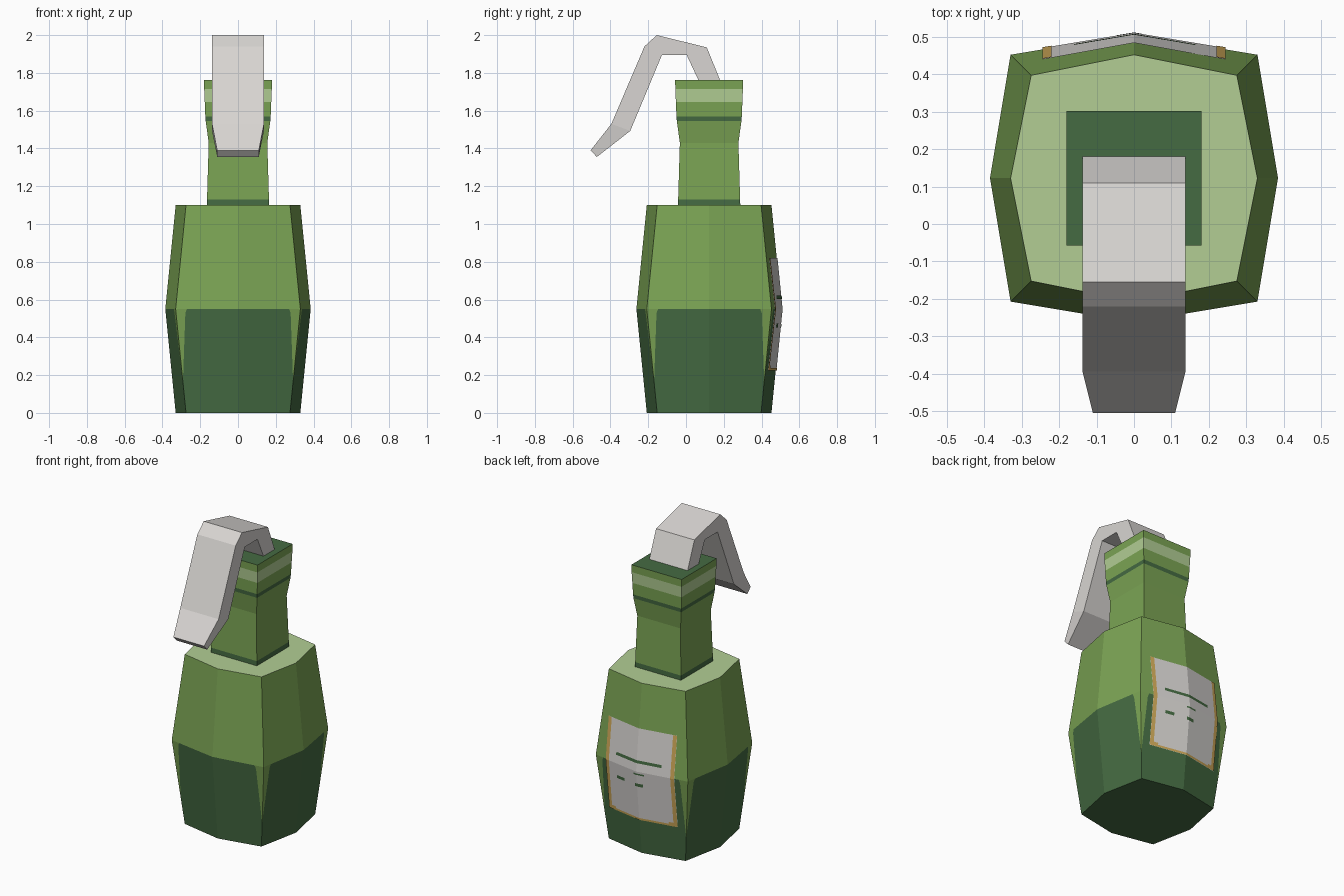
import bpy, bmesh
from mathutils import Vector

if "Cube" in bpy.data.objects:
    bpy.data.objects.remove(bpy.data.objects["Cube"])

CY = 0.1225  # y of the body axis


def material(name, r, g, b):
    lin = [((c / 255 + 0.055) / 1.055) ** 2.4 for c in (r, g, b)]
    m = bpy.data.materials.new(name)
    m.diffuse_color = (*lin, 1)
    m.use_nodes = True
    m.node_tree.nodes["Principled BSDF"].inputs["Base Color"].default_value = m.diffuse_color
    return m


MATS = [material("mid_green", 123, 164, 84), material("dark_green", 69, 107, 66),
        material("pale_green", 178, 206, 148), material("light_grey", 216, 213, 210),
        material("gold", 206, 168, 88)]
MID, DARK, PALE, GREY, GOLD = range(5)


def build(name, faces, solid=True):
    """faces: list of (points, material index)"""
    bm = bmesh.new()
    for pts, mat in faces:
        bm.faces.new([bm.verts.new(p) for p in pts]).material_index = mat
    bmesh.ops.remove_doubles(bm, verts=bm.verts, dist=1e-5)
    if solid:
        bmesh.ops.recalc_face_normals(bm, faces=bm.faces)
    me = bpy.data.meshes.new(name)
    bm.to_mesh(me)
    bm.free()
    for m in MATS:
        me.materials.append(m)
    ob = bpy.data.objects.new(name, me)
    bpy.context.collection.objects.link(ob)


# Eight-sided barrel body, dark panels on the lower half
def octagon(a, b, z):
    flat = [(0, -a), (b, -b), (a, 0), (b, b), (0, a), (-b, b), (-a, 0), (-b, -b)]
    return [Vector((x, y + CY, z)) for x, y in flat]


bot, mid, top = octagon(.33, .275, 0), octagon(.385, .33, .55), octagon(.33, .275, 1.1)
body = [(bot, DARK), (top, PALE)]
for i in range(0, 8, 2):
    for j in ((i + 1) % 8, i - 1):
        M, C, c, m = mid[i], mid[j], bot[j], bot[i]

        def at(t, s):
            return M.lerp(C, t).lerp(m.lerp(c, t), s)
        p0, p1, q = at(.82, 0), at(.85, .04), at(1, .7)
        body += [([M, p0, p1, q, c, m], DARK), ([p0, C, q, p1], MID),
                 ([M, p0, C, top[j], top[i]], MID)]
build("body", body)

# Square neck with stripes: (height, half width, colour of the band above)
bands = [(1.1, .165, DARK), (1.13, .164, MID), (1.43, .155, MID), (1.545, .171, DARK),
         (1.57, .173, MID), (1.645, .176, PALE), (1.715, .179, MID), (1.763, .18, DARK)]


def square(z, h):
    return [Vector((x * h, CY + y * h, z)) for x, y in ((-1, -1), (1, -1), (1, 1), (-1, 1))]


rings = [square(z, h) for z, h, _ in bands]
neck = [(rings[0], DARK), (rings[-1], DARK)]
for k in range(len(bands) - 1):
    for i in range(4):
        j = (i + 1) % 4
        neck.append(([rings[k][i], rings[k][j], rings[k + 1][j], rings[k + 1][i]], bands[k][2]))
build("neck", neck)

# Bent lever: outer (y, z), inner (y, z), half width
stations = [((.18, 1.763), (.065, 1.763), .1375), ((.11, 1.935), (.003, 1.896), .1375),
            ((-.155, 2.0), (-.1, 1.896), .1375), ((-.22, 1.94), (-.127, 1.896), .1375),
            ((-.395, 1.53), (-.295, 1.493), .1375), ((-.505, 1.39), (-.472, 1.355), .11)]
loops = [[(-w, *o), (w, *o), (w, *n), (-w, *n)] for o, n, w in stations]
lever = [(loops[0], GREY), (loops[-1], GREY)]
for a, b in zip(loops, loops[1:]):
    lever += [([a[i], a[(i + 1) % 4], b[(i + 1) % 4], b[i]], GREY) for i in range(4)]
build("lever", lever)


# Label plates that follow the back of the body
def back_point(x, z, off):
    f = abs(z - .55) / .55 * .055
    return Vector((x, CY + .385 - f - .055 * abs(x) / (.33 - f) + off, z))


def plate(x0, x1, z0, z1, mat, off):
    xs = sorted({x0, x1} | ({0} if x0 < 0 < x1 else set()))
    zs = sorted({z0, z1} | ({.55} if z0 < .55 < z1 else set()))
    return [([back_point(x, z, off) for x, z in ((b, c), (a, c), (a, d), (b, d))], mat)
            for a, b in zip(xs, xs[1:]) for c, d in zip(zs, zs[1:])]


build("label", plate(-.245, .245, .225, .82, GREY, .004), False)
border = plate(-.245, .245, .225, .238, GOLD, .006)
for s in (-1, 1):
    border += plate(*sorted((s * .22, s * .245)), .238, .82, GOLD, .006)
    border += plate(*sorted((s * .19, s * .22)), .238, .25, GOLD, .006)
build("label_border", border, False)
marks = []
for x0, x1, z0, z1 in ((-.16, .165, .603, .622), (-.05, .02, .528, .538),
                       (.10, .16, .452, .472), (-.04, .015, .45, .47)):
    marks += plate(x0, x1, z0, z1, DARK, .006)
build("label_marks", marks, False)
